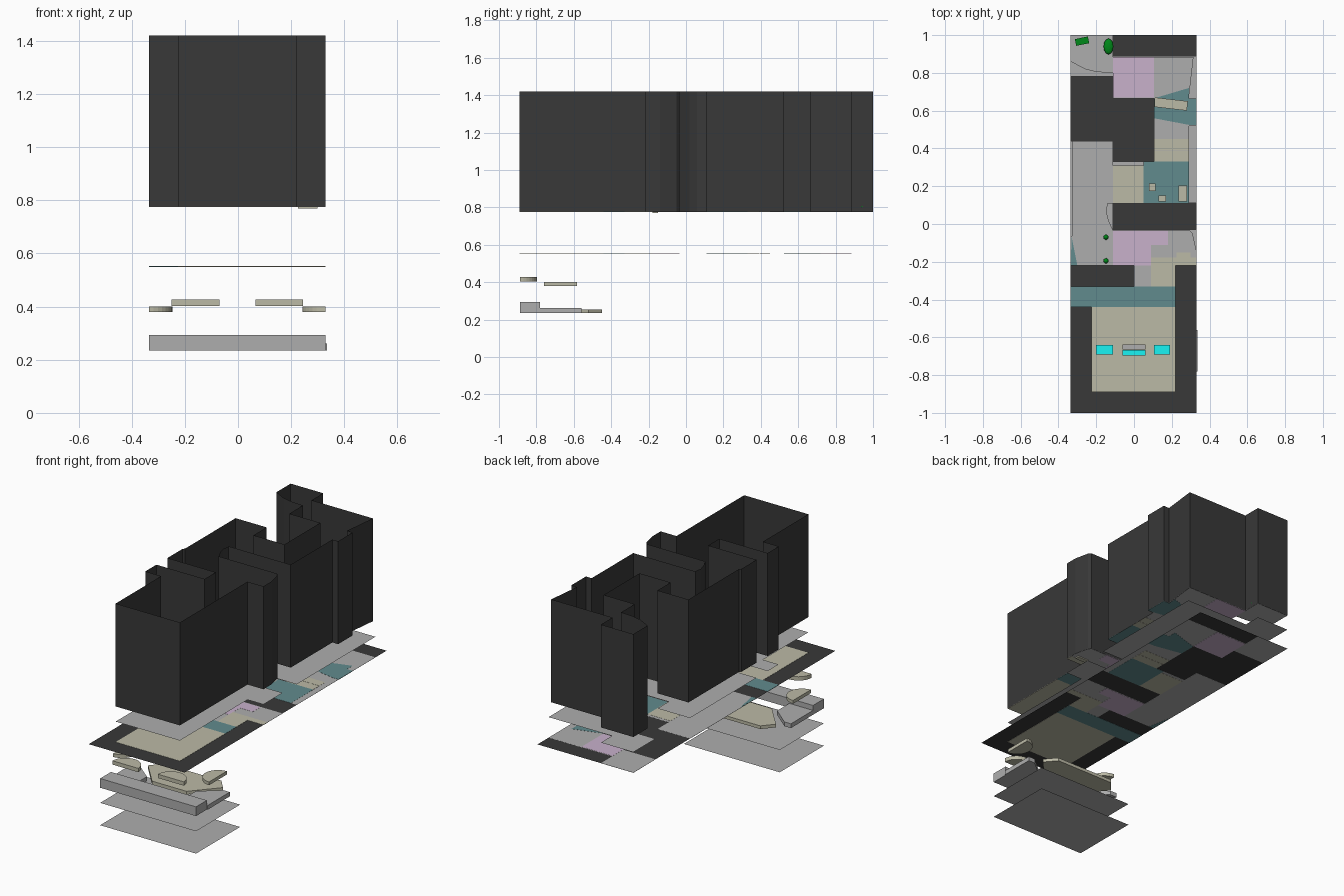
import bpy, bmesh, math

if "Cube" in bpy.data.objects:
    bpy.data.objects.remove(bpy.data.objects["Cube"])


def material(name, rgb):
    m = bpy.data.materials.new(name)
    m.diffuse_color = (*rgb, 1)
    m.use_nodes = True
    m.node_tree.nodes["Principled BSDF"].inputs["Base Color"].default_value = m.diffuse_color
    return m


GREY = material("grey", (.42, .42, .42))
DARK = material("dark", (.04, .04, .04))
BEIGE = material("beige", (.50, .49, .38))
TEAL = material("teal", (.12, .26, .27))
PINK = material("pink", (.58, .44, .60))
CYAN = material("cyan", (.01, .90, .90))
GREEN = material("green", (0, .25, .01))


def prism(name, pts, z0, z1, mat, caps=True):
    """Extrude an outline; z0 == z1 gives a sheet, caps=False gives open walls."""
    bm = bmesh.new()
    low = [bm.verts.new((x, y, z0)) for x, y in pts]
    if caps:
        bm.faces.new(low)
    if z1 > z0:
        top = [bm.verts.new((x, y, z1)) for x, y in pts]
        if caps:
            bm.faces.new(top)
        n = len(pts)
        for i in range(n):
            j = (i + 1) % n
            bm.faces.new((low[i], low[j], top[j], top[i]))
    bmesh.ops.recalc_face_normals(bm, faces=bm.faces)
    if z1 == z0 and bm.faces[:][0].normal.z < 0:
        bmesh.ops.reverse_faces(bm, faces=bm.faces)
    me = bpy.data.meshes.new(name)
    bm.to_mesh(me)
    bm.free()
    ob = bpy.data.objects.new(name, me)
    me.materials.append(mat)
    bpy.context.collection.objects.link(ob)
    return ob


def rect(x0, x1, y0, y1):
    return [(x0, y0), (x1, y0), (x1, y1), (x0, y1)]


def half_disc(cx, cy, r, start, n=16):
    return [(cx + r * math.cos(start + math.pi * i / n),
             cy + r * math.sin(start + math.pi * i / n)) for i in range(n + 1)]


def mirror(pts):
    return [(-x, y) for x, y in reversed(pts)]


# Lower hall: two plain sheets
hall = rect(-.335, .33, -.887, -.45)
prism("base_sheet", hall, 0, 0, GREY)
prism("second_sheet", hall, .14, .14, GREY)

# Stepped platforms
prism("front_platform", rect(-.335, .33, -.887, -.78), .235, .293, GREY)
arm = [(-.335, -.78), (-.17, -.78), (-.17, -.66), (-.29, -.56), (-.335, -.56)]
prism("left_platform_arm", arm, .235, .262, GREY)
prism("right_platform_arm", mirror(arm), .235, .262, GREY)
stage = [(-.12, -.68), (.12, -.68), (.26, -.52), (.2, -.45), (-.2, -.45), (-.26, -.52)]
prism("stage", stage, .235, .255, BEIGE)

# Floating half-round balconies
for side, x, xs in (("left", -.16, -.335), ("right", .155, .33)):
    prism("front_balcony_" + side, half_disc(x, -.887, .09, 0), .403, .427, BEIGE)
    start = -math.pi / 2 if side == "left" else math.pi / 2
    prism("side_balcony_" + side, half_disc(xs, -.67, .088, start), .379, .4, BEIGE)

# Plan outlines: straight-edged floor and the slightly inset walls
floor = [(-.225, -.89), (.22, -.89), (.22, -.22), (.33, -.22), (.33, -.03),
         (-.11, -.03), (-.11, .11), (.33, .11), (.33, .89), (-.11, .89),
         (-.11, 1), (-.335, 1), (-.335, .78), (-.11, .78), (-.11, .67),
         (.105, .67), (.105, .33), (-.11, .33), (-.11, .44), (-.335, .44),
         (-.335, -.22), (0, -.22), (0, -.33), (-.335, -.33), (-.335, -.44),
         (-.225, -.44)]
walls = [(-.225, -.89), (.22, -.89), (.22, -.22), (.33, -.22), (.33, -.14),
         (.31, -.05), (.295, -.035), (-.11, -.035), (-.135, .02), (-.145, .06),
         (-.14, .108), (.29, .108), (.29, .52), (.33, .52), (.33, .665), (.29, .665),
         (.315, .885), (-.11, .885), (-.11, 1), (-.335, 1), (-.335, .86),
         (-.26, .82), (-.2, .805), (-.11, .80), (-.11, .665), (.105, .665),
         (.105, .31), (-.11, .31), (-.11, .44), (-.325, .44), (-.325, -.06),
         (-.335, -.07), (-.335, -.22), (0, -.22), (0, -.33), (-.335, -.33),
         (-.335, -.44), (-.225, -.44)]

# Coloured room areas, used on both plan levels
areas = [
    ("front_hall", BEIGE, rect(-.225, .22, -.89, -.44)),
    ("cross_corridor", TEAL, rect(-.335, .22, -.44, -.33)),
    ("lobby", BEIGE, rect(.09, .22, -.33, -.22)),
    ("lobby_strip", BEIGE, rect(.09, .33, -.22, -.178)),
    ("front_room", PINK, [(-.11, -.22), (.09, -.22), (.09, -.11), (.18, -.11),
                          (.18, -.035), (-.11, -.035)]),
    ("window_corner", TEAL, [(-.335, -.22), (-.3, -.22), (-.33, -.07)]),
    ("middle_room", BEIGE, rect(-.11, .05, .11, .31)),
    ("lounge", TEAL, rect(.05, .29, .11, .33)),
    ("steps_lower", BEIGE, rect(.105, .29, .33, .39)),
    ("steps_upper", BEIGE, rect(.105, .29, .392, .45)),
    ("bay", TEAL, [(.105, .56), (.29, .525), (.33, .525), (.33, .665),
                   (.29, .665), (.29, .72), (.105, .665)]),
    ("back_room", PINK, rect(-.11, .105, .67, .885)),
]


def plan(prefix, outline, z):
    prism(prefix + "_floor", outline, z - .0004, z + .0004, GREY)
    for name, mat, pts in areas:
        prism(prefix + "_" + name, pts, z - .0012, z + .0012, mat)


# Lower plan sheet, grey middle sheet, upper plan and tall open walls
prism("plan_sheet", rect(-.335, .33, -1, 1), .551, .551, DARK)
plan("lower", floor, .551)
prism("middle_sheet", floor, .68, .68, GREY)
plan("upper", walls, .776)
prism("walls", walls, .775, 1.42, DARK, caps=False)

# Furniture on the upper plan
Z = .777
furniture = [
    ("left_seats", CYAN, (-.2, -.11, -.69, -.64)),
    ("right_seats", CYAN, (.105, .19, -.69, -.64)),
    ("middle_seats", CYAN, (-.06, .06, -.695, -.667)),
    ("desk", GREY, (-.06, .06, -.664, -.638)),
    ("small_table_a", BEIGE, (.08, .115, .175, .215)),
    ("small_table_b", BEIGE, (.13, .17, .12, .15)),
    ("side_table", BEIGE, (.235, .28, .12, .205)),
]
for name, mat, r in furniture:
    prism(name, rect(*r), Z, Z + .015, mat)
prism("bay_table", [(.108, .62), (.28, .60), (.285, .65), (.11, .67)], Z, Z + .015, BEIGE)
prism("entry_step", rect(.225, .3, -.178, -.15), .769, .777, BEIGE)
rack = prism("rack", rect(-.035, .035, -.018, .018), 0, .015, GREEN)
rack.location = (-.275, .968, Z)
rack.rotation_euler.z = .2


# Plants
def plant(name, x, y, rx, ry, rz):
    bpy.ops.mesh.primitive_uv_sphere_add(segments=12, ring_count=8, location=(x, y, Z + .026))
    ob = bpy.context.object
    ob.name = name
    ob.scale = (rx, ry, rz)
    ob.data.materials.append(GREEN)


plant("back_plant", -.135, .94, .026, .042, .014)
plant("front_plant_a", -.148, -.07, .014, .014, .02)
plant("front_plant_b", -.148, -.195, .014, .014, .02)
